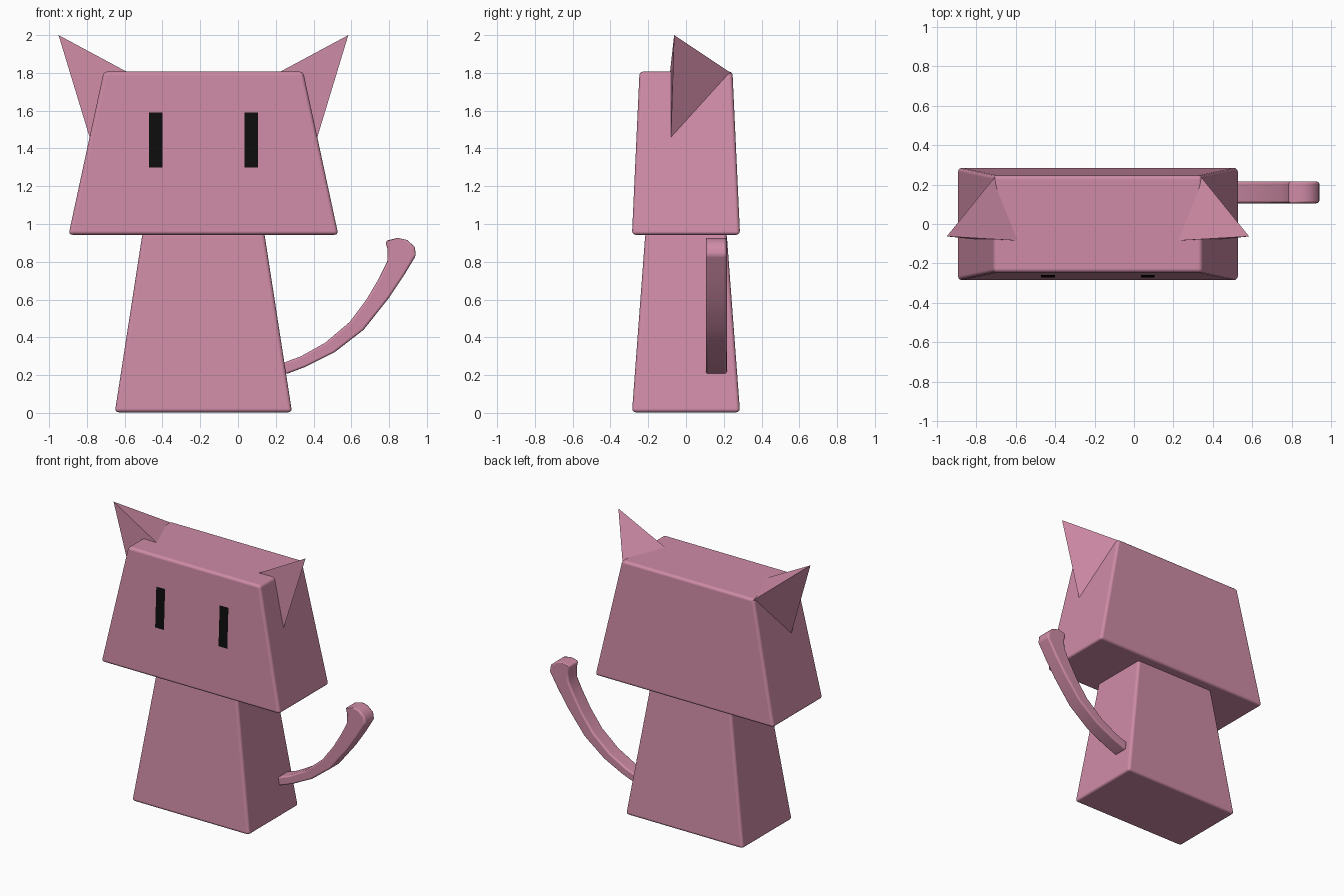
import bpy, bmesh, math

if "Cube" in bpy.data.objects:
    bpy.data.objects.remove(bpy.data.objects["Cube"])

CX = -0.183  # symmetry line of head and body


def material(name, colour):
    m = bpy.data.materials.new(name)
    m.diffuse_color = colour
    m.use_nodes = True
    m.node_tree.nodes["Principled BSDF"].inputs["Base Color"].default_value = m.diffuse_color
    return m


PINK = material("pink", (0.62, 0.26, 0.38, 1))
BLACK = material("black", (0.004, 0.004, 0.004, 1))


def make(name, verts, faces, mat, bevel=0.0):
    me = bpy.data.meshes.new(name)
    me.from_pydata(verts, [], faces)
    bm = bmesh.new()
    bm.from_mesh(me)
    if len(faces) > 1:
        bmesh.ops.recalc_face_normals(bm, faces=bm.faces)
    bm.to_mesh(me)
    bm.free()
    ob = bpy.data.objects.new(name, me)
    bpy.context.collection.objects.link(ob)
    me.materials.append(mat)
    if bevel:
        mod = ob.modifiers.new("soft_edges", 'BEVEL')
        mod.width = bevel
        mod.segments = 3
        mod.limit_method = 'ANGLE'
        mod.angle_limit = math.radians(40)
        mod.harden_normals = True
        for p in me.polygons:
            p.use_smooth = True
    return ob


def prism(name, lower, upper, mat, bevel):
    """Join two matching outlines with side walls and caps."""
    n = len(lower)
    faces = [tuple(range(n)), tuple(range(n, 2 * n))]
    faces += [(i, (i + 1) % n, n + (i + 1) % n, n + i) for i in range(n)]
    return make(name, lower + upper, faces, mat, bevel)


def rect(hx, hy, z):
    return [(CX + sx * hx, sy * hy, z) for sx, sy in ((-1, -1), (1, -1), (1, 1), (-1, 1))]


# Tapered body and head blocks
prism("body", rect(0.469, 0.286, 0.003), rect(0.322, 0.215, 0.955), PINK, 0.02)
prism("head", rect(0.714, 0.286, 0.943), rect(0.528, 0.246, 1.807), PINK, 0.02)

# Ears: pointed wedges running back to the rear top corners of the head
for side, label in ((1, "right"), (-1, "left")):
    pts = [(0.767, -0.063, 2.0), (0.395, -0.085, 1.800),
           (0.600, -0.080, 1.450), (0.522, 0.240, 1.798)]
    make(label + "_ear", [(CX + side * x, y, z) for x, y, z in pts],
         [(0, 1, 2), (0, 2, 3), (0, 3, 1), (1, 3, 2)], PINK)

# Eyes: flat strips just in front of the sloping face
for side, label in ((1, "right"), (-1, "left")):
    def face_y(z):
        return -0.286 + (z - 0.943) * 0.04 / 0.864 - 0.003
    xa, xb = sorted((CX + side * 0.218, CX + side * 0.288))
    make(label + "_eye", [(xa, face_y(1.3), 1.3), (xb, face_y(1.3), 1.3),
                          (xb, face_y(1.59), 1.59), (xa, face_y(1.59), 1.59)],
         [(0, 1, 2, 3)], BLACK)

# Tail: upward-curving strip built from paired outer and inner edge points
outer = [(0.25, 0.203), (0.36, 0.245), (0.51, 0.32), (0.665, 0.44), (0.80, 0.61),
         (0.88, 0.73), (0.943, 0.835), (0.935, 0.88), (0.895, 0.915)]
inner = [(0.24, 0.265), (0.33, 0.298), (0.46, 0.37), (0.59, 0.48), (0.68, 0.60),
         (0.745, 0.71), (0.79, 0.80), (0.792, 0.865), (0.78, 0.91)]
verts = [(x, y, z) for (ox, oz), (ix, iz) in zip(outer, inner)
         for x, y, z in ((ox, 0.105, oz), (ox, 0.216, oz), (ix, 0.216, iz), (ix, 0.105, iz))]
verts += [(0.845, y, 0.927) for y in (0.105, 0.216)]
last = 4 * (len(outer) - 1)
tip = len(verts) - 2
faces = [(0, 1, 2, 3)]
for k in range(0, last, 4):
    faces += [(k + i, k + (i + 1) % 4, k + 4 + (i + 1) % 4, k + 4 + i) for i in range(4)]
faces += [(last, last + 1, tip + 1, tip), (tip, tip + 1, last + 2, last + 3),
          (last, tip, last + 3), (last + 1, last + 2, tip + 1)]
make("tail", verts, faces, PINK, 0.015)
